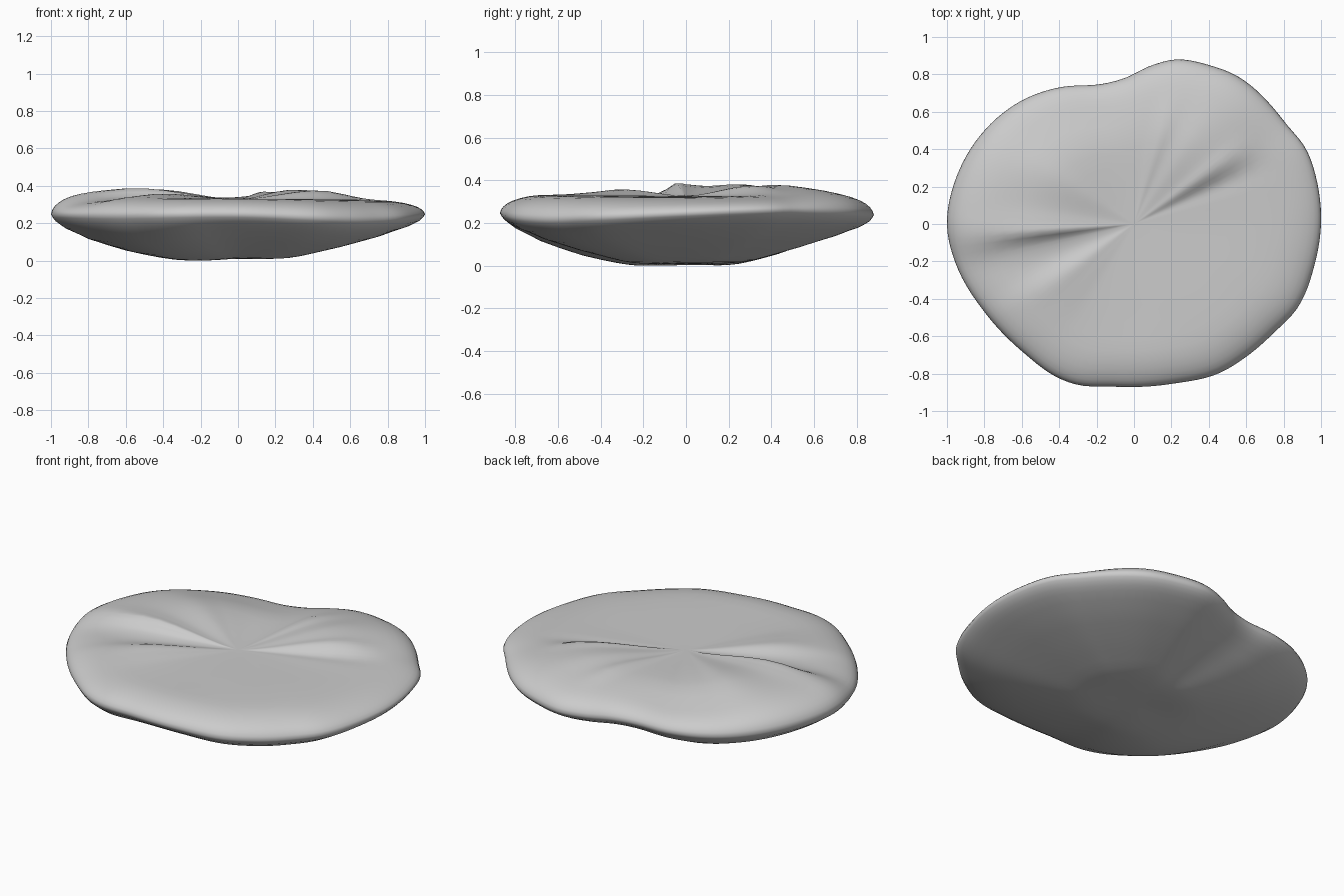
import bpy, bmesh, math

if "Cube" in bpy.data.objects:
    bpy.data.objects.remove(bpy.data.objects["Cube"])

# Outline seen from above
OUTLINE = [(1.0, 0.0), (.98, .22), (.92, .4), (.81, .54), (.57, .78), (.4, .85), (.23, .88),
           (.1, .85), (-.05, .78), (-.2, .745), (-.4, .73), (-.6, .66), (-.8, .5), (-.95, .25),
           (-1, 0), (-.95, -.22), (-.8, -.47), (-.6, -.68), (-.42, -.815), (-.3, -.86),
           (-.1, -.87), (.2, -.855), (.45, -.8), (.6, -.71), (.75, -.58), (.88, -.44), (.965, -.22)]
RADIUS = [(math.degrees(math.atan2(y, x)) % 360, math.hypot(x, y)) for x, y in OUTLINE]
# Radial folds of the top: (angle, height half way out)
FOLDS = [(0, .33), (16, .333), (25, .335), (34, .378), (42, .378), (55, .384), (66, .372),
         (74, .374), (82, .352), (100, .342), (115, .345), (135, .368), (150, .387), (170, .38),
         (180, .388), (185, .392), (190, .35), (198, .332), (205, .335), (215, .362), (226, .355),
         (240, .342), (270, .335), (300, .335), (330, .332)]
# Height near the rim
SHOULDER = [(0, .325), (28, .335), (50, .36), (75, .34), (95, .32), (115, .31), (135, .33),
            (155, .362), (175, .368), (184, .37), (194, .33), (205, .33), (215, .342), (240, .338),
            (270, .338), (310, .33), (335, .325)]
# Height of the rim itself, and extra fullness of the underside
RIM = [(0, .25), (25, .265), (50, .255), (90, .233), (135, .228), (180, .25), (225, .245),
       (270, .25), (315, .22), (335, .23)]
FULL = [(0, .005), (45, .01), (90, 0), (135, .02), (180, .005), (225, .04), (270, .005), (320, .035)]
# Underside: (fraction of radius, height)
UNDER = [(0, .015), (.25, .015), (.32, .022), (.42, .043), (.6, .09), (.8, .152), (.92, .193),
         (.975, .22), (1, .25)]


def periodic(table, a):
    """Smooth interpolation round the full circle."""
    n = len(table)
    pts = [(table[i % n][0] + 360 * (i // n), table[i % n][1]) for i in range(-2, n + 2)]
    for i in range(1, len(pts) - 2):
        (a0, v0), (a1, v1), (a2, v2), (a3, v3) = pts[i - 1:i + 3]
        if a1 <= a <= a2:
            t, h = (a - a1) / (a2 - a1), a2 - a1
            m1, m2 = (v2 - v0) / (a2 - a0) * h, (v3 - v1) / (a3 - a1) * h
            return ((2*t**3 - 3*t*t + 1) * v1 + (t**3 - 2*t*t + t) * m1
                    + (3*t*t - 2*t**3) * v2 + (t**3 - t*t) * m2)


def top_height(a, s):
    mid, edge, rim = periodic(FOLDS, a), periodic(SHOULDER, a), periodic(RIM, a)
    if s < .55:
        t = s / .55
        z = .333 + (mid - .333) * t * t * (3 - 2 * t)
    else:
        t = min(1, (s - .55) / .3)
        z = mid + (edge - mid) * t * t * (3 - 2 * t)
    if s > .74:
        z = rim + (z - rim) * math.sqrt(max(0, 1 - ((s - .74) / .26) ** 2))
    return z


def under_height(a, s):
    for (s0, z0), (s1, z1) in zip(UNDER, UNDER[1:]):
        if s <= s1:
            z = z0 + (z1 - z0) * (s - s0) / (s1 - s0)
            break
    z += (periodic(RIM, a) - .25) * s ** 4
    lean = math.cos(math.radians(a))     # left side hangs lower
    z += (.018 if lean > 0 else .05) * lean * math.sin(math.pi * s) * s
    z -= periodic(FULL, a) * math.sin(math.pi * s ** 2.2)
    return max(z, 0.005)


N = 144
TOP = [.1, .2, .3, .4, .5, .6, .7, .78, .84, .89, .93, .96, .98, .993]
BOTTOM = [1, .99, .975, .95, .92, .86, .8, .7, .6, .5, .42, .36, .3, .22, .12]

bm = bmesh.new()
rings = []
for levels, func in ((TOP, top_height), (BOTTOM, under_height)):
    for s in levels:
        ring = []
        for i in range(N):
            a = 360 * i / N
            r, t = periodic(RADIUS, a) * s, math.radians(a)
            ring.append(bm.verts.new((r * math.cos(t), r * math.sin(t), func(a, s))))
        rings.append(ring)
for upper, lower in zip(rings, rings[1:]):
    for i in range(N):
        j = (i + 1) % N
        bm.faces.new((upper[i], lower[i], lower[j], upper[j]))
top_c = bm.verts.new((0, 0, .333))
low_c = bm.verts.new((0, 0, .015))
for i in range(N):
    j = (i + 1) % N
    bm.faces.new((top_c, rings[0][i], rings[0][j]))
    bm.faces.new((low_c, rings[-1][j], rings[-1][i]))

# Soften the rim and underside
under = [v for ring in rings[len(TOP) - 3:-1] for v in ring]
for _ in range(3):
    bmesh.ops.smooth_vert(bm, verts=under, factor=.4, use_axis_z=True)

# Sit on the ground
low = min(v.co.z for v in bm.verts)
for v in bm.verts:
    v.co.z -= low
bmesh.ops.recalc_face_normals(bm, faces=bm.faces)
mesh = bpy.data.meshes.new("flat_stone")
bm.to_mesh(mesh)
bm.free()
stone = bpy.data.objects.new("flat_stone", mesh)
bpy.context.collection.objects.link(stone)
mesh.polygons.foreach_set("use_smooth", [True] * len(mesh.polygons))
